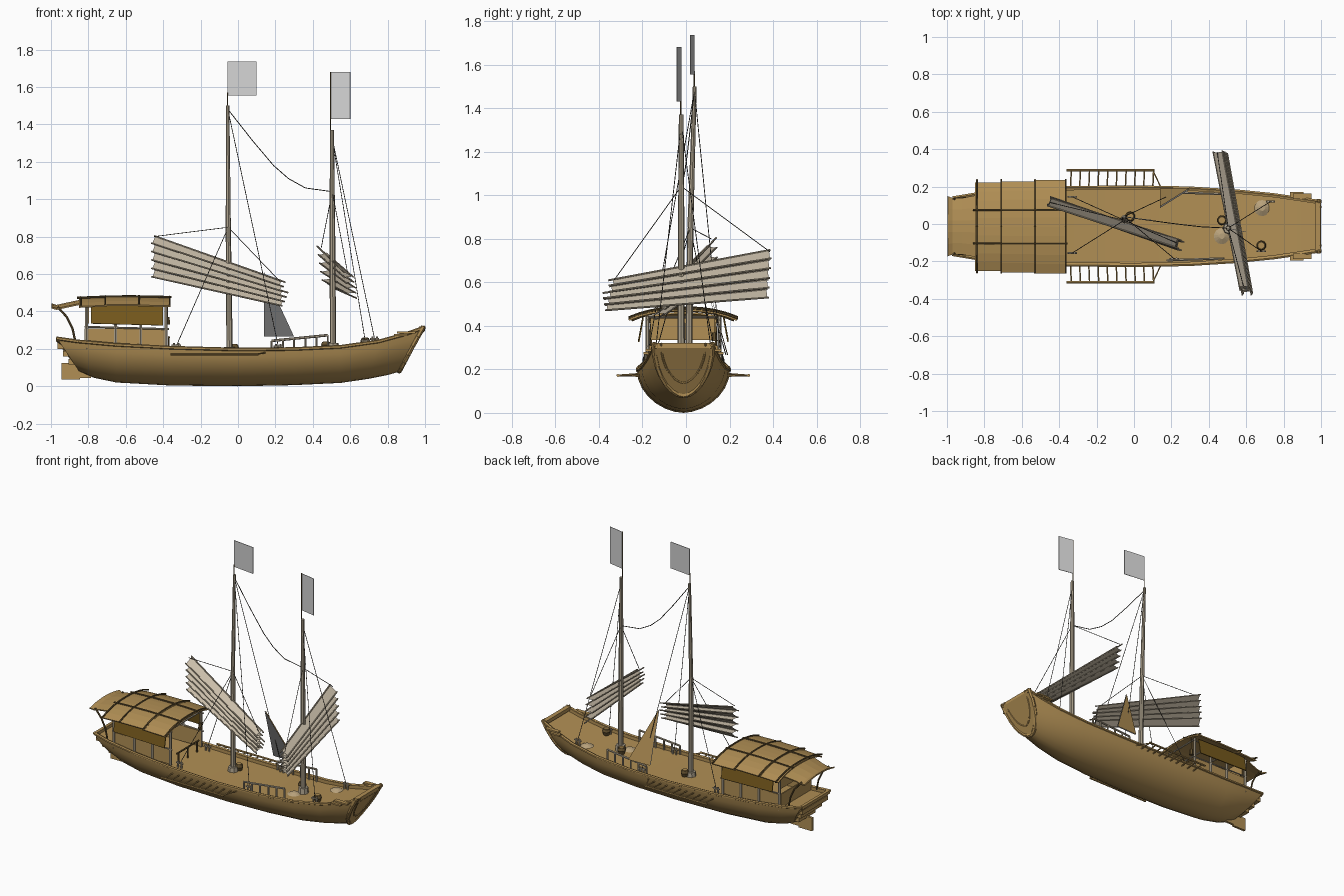
import bpy, bmesh, math
from mathutils import Vector, Matrix

if "Cube" in bpy.data.objects:
    bpy.data.objects.remove(bpy.data.objects["Cube"])

def material(name, rgb):
    m = bpy.data.materials.new(name)
    m.use_nodes = True
    m.diffuse_color = (*rgb, 1)
    m.node_tree.nodes["Principled BSDF"].inputs["Base Color"].default_value = (*rgb, 1)
    return m

TAN = material("tan wood", (.44, .275, .09))
DARK = material("dark wood", (.13, .085, .03))
POLE = material("weathered pole", (.42, .36, .265))
SAIL = material("sail cloth", (.59, .515, .40))
GOLD = material("mustard screen", (.18, .10, .012))
GREY = material("flag grey", (.66, .66, .66))
SLATE = material("slate cloth", (.22, .22, .22))
ROPE = material("rope", (.07, .065, .055))
STRAW = material("straw mat", (.48, .36, .2))
CY = -.012   # centreline of the hull

def finish(name, bm, mat, smooth=False):
    bmesh.ops.recalc_face_normals(bm, faces=bm.faces)
    me = bpy.data.meshes.new(name)
    bm.to_mesh(me)
    bm.free()
    me.materials.append(mat)
    ob = bpy.data.objects.new(name, me)
    bpy.context.collection.objects.link(ob)
    if smooth:
        bpy.context.view_layer.objects.active = ob
        bpy.ops.object.select_all(action='DESELECT')
        ob.select_set(True)
        bpy.ops.object.shade_smooth_by_angle(angle=math.radians(35))
    return ob

def part(name, mat, poles=(), boxes=(), sides=6):
    """One object from poles (p, q, r0[, r1]) and boxes (centre, size)."""
    bm = bmesh.new()
    for p, q, *r in poles:
        p, q = Vector(p), Vector(q)
        d = q - p
        rot = d.to_track_quat('Z', 'Y').to_matrix().to_4x4()
        bmesh.ops.create_cone(bm, cap_ends=True, segments=sides, radius1=r[0], radius2=r[-1],
                              depth=d.length, matrix=Matrix.Translation((p + q) / 2) @ rot)
    for c, s in boxes:
        bmesh.ops.create_cube(bm, size=1, matrix=Matrix.Translation(c) @ Matrix.Diagonal((*s, 1)))
    return finish(name, bm, mat)

def chain(points, r):
    return [(a, b, r) for a, b in zip(points, points[1:])]

def grid(name, rows, mat, thick=0.0):
    bm = bmesh.new()
    vs = [[bm.verts.new(p) for p in row] for row in rows]
    for a, b in zip(vs, vs[1:]):
        for i in range(len(a) - 1):
            bm.faces.new((a[i], a[i + 1], b[i + 1], b[i]))
    ob = finish(name, bm, mat)
    if thick:
        mod = ob.modifiers.new("thickness", 'SOLIDIFY')
        mod.thickness = thick
        mod.offset = 0
    return ob

# Hull: stations of (x at top, x at keel, half beam, sheer z, keel z)
ST = [(-.97, -.85, .155, .26, .08), (-.85, -.77, .175, .243, .045), (-.65, -.65, .192, .225, .02),
      (-.36, -.36, .21, .21, .004), (0, 0, .214, .2, 0), (.3, .3, .208, .203, .006),
      (.55, .55, .192, .215, .018), (.75, .7, .172, .243, .04), (.9, .8, .15, .284, .06),
      (1.0, .87, .135, .32, .08)]
SEG = 14

def outline(s):
    xt, xk, h, zt, zk = s
    pts = []
    for i in range(SEG + 1):
        t = math.pi * i / SEG
        c = math.cos(t)
        f = math.sin(t)
        pts.append(Vector((xt + (xk - xt) * f, CY + h * math.copysign(abs(c) ** 1.12, c), zt - (zt - zk) * f)))
    return pts

def section(s):
    xt, xk, h, zt, zk = s
    w = h - .018
    return outline(s) + [Vector((xt, CY - w, zt)), Vector((xt, CY - w, zt - .022)),
                         Vector((xt, CY + w, zt - .022)), Vector((xt, CY + w, zt))]

bm = bmesh.new()
rings = [[bm.verts.new(p) for p in section(s)] for s in ST]
n = len(rings[0])
for a, b in zip(rings, rings[1:]):
    for i in range(n):
        bm.faces.new((a[i], a[(i + 1) % n], b[(i + 1) % n], b[i]))
bm.faces.new(rings[0])
bm.faces.new(rings[-1])
finish("hull", bm, TAN, smooth=True)

# Gunwale, bow frame, end rails
for sgn, nm in ((1, "left"), (-1, "right")):
    edge = [Vector((s[0], CY + sgn * (s[2] - .004), s[3] - .004)) for s in ST]
    part("gunwale_" + nm, TAN, chain(edge, .01))
    part("bow_plank_" + nm, TAN, boxes=[((.9, CY + sgn * .16, .288), (.1, .028, .01)),
                                       ((.87, CY + sgn * .172, .274), (.07, .024, .01))])
bow = outline(ST[-1])
low = Vector((1.0, CY, .32))
part("bow_frame", TAN, chain([p + Vector((-.008, 0, 0)) for p in bow], .013)
     + chain([low + (p - low) * .76 for p in bow], .005))
part("end_rails", TAN, boxes=[((.982, CY, .308), (.03, .26, .024)), ((-.962, CY, .25), (.02, .3, .02))])
part("stern_steps", TAN, boxes=[((-.94 + .03 * i, CY, .215 - .042 * i), (.05, .27 - .045 * i, .03)) for i in range(3)])
part("rudder", TAN, boxes=[((-.895, CY, .08), (.1, .016, .09)), ((-.82, CY, .07), (.07, .016, .05))])

# Side racks with slats
for sgn, nm in ((1, "left"), (-1, "right")):
    y0, y1 = CY + sgn * .195, CY + sgn * .3
    xs = [-.34 + .44 * i / 9 for i in range(10)]
    part("side_rack_" + nm, TAN,
         [((x, y0, .17), (x + .005, y1 + sgn * .005, .172), .0045) for x in xs]
         + [((-.36, y1, .172), (.11, y1, .172), .007), ((.1, y1, .172), (.15, y0, .18), .004)])

# Cabin
xs = (-.81, -.655, -.52, -.385)
part("cabin_posts", POLE, [((x, CY + s * .165, .2), (x, CY + s * .165, .445), .009) for x in xs for s in (1, -1)]
     + [((-.82, CY + s * .168, z), (-.37, CY + s * .168, z - .012), .005) for s in (1, -1) for z in (.318, .44)]
     + [((x, CY - .165, .44), (x, CY + .165, .44), .006) for x in xs])
part("cabin_lower_walls", TAN, boxes=[((-.6, CY + s * .16, .255), (.44, .008, .105)) for s in (1, -1)]
     + [((-.815, CY, .26), (.008, .32, .1))])
for s, nm in ((1, "left"), (-1, "right")):
    grid("cabin_screen_" + nm, [[(-.785, CY + s * .185, .445), (-.4, CY + s * .185, .435)],
                                [(-.785, CY + s * .205, .335), (-.4, CY + s * .205, .325)]], GOLD, .006)
part("cabin_rear_screen", TAN, boxes=[((-.8, CY, .385), (.006, .3, .1))])
part("cabin_rack", DARK, [((-.37, CY + y, .19), (-.37, CY + y, .265), .005) for y in (-.1, 0, .1)]
     + [((-.37, CY - .12, .262), (-.37, CY + .12, .262), .006)])
part("lantern", DARK, [((-.375, .13, .33), (-.375, .13, .37), .014, .01), ((-.375, .13, .37), (-.375, .13, .455), .002)])

# Arched roof, its poles and the rear awning
def roof_z(v, x):
    return .476 - .045 * abs(v) ** 2.4 - .1 * (x + .57) ** 2

V = [-1 + i / 5 for i in range(11)]
for i, (x0, x1, w) in enumerate(((-.85, -.7, .235), (-.715, -.52, .242), (-.535, -.36, .248))):
    grid("roof_panel_%d" % (i + 1), [[(x, CY - .003 + v * w, roof_z(v, x) + .003 * (i % 2)) for v in V] for x in (x0, x1)], TAN, .008)
bars = []
for x in (-.84, -.71, -.53, -.365):
    bars += chain([(x, CY + v * .25, roof_z(v, x) + .008) for v in V], .0055)
for v in (-.4, .38):
    bars += chain([(x, CY + v * .23, roof_z(v, x) + .01) for x in (-.86, -.76, -.6, -.46, -.355)], .0055)
part("roof_poles", DARK, bars)
grid("rear_awning", [[(x, CY + v * w, z - .02 * v * v) for v in V[::2]]
                     for x, z, w in ((-.84, .46, .165), (-.92, .443, .15), (-.97, .432, .15), (-.997, .44, .16))], TAN, .008)
for s, nm in ((1, "left"), (-1, "right")):
    part("awning_strut_" + nm, DARK, chain([(-.87, CY + s * .15, .24), (-.885, CY + s * .15, .31),
                                          (-.915, CY + s * .15, .37), (-.965, CY + s * .145, .425)], .006))

# Masts, flag staffs and flags
part("main_mast", POLE, [((-.045, .012, .18), (-.052, .02, .85), .017, .014), ((-.052, .02, .85), (-.055, .04, 1.5), .014, .009)], sides=8)
part("fore_mast", POLE, [((.508, -.022, .19), (.505, -.022, .8), .017, .015), ((.505, -.022, .8), (.502, -.022, 1.37), .015, .011)], sides=8)
part("mast_steps", POLE, [((-.045, .012, .18), (-.045, .012, .21), .034, .03), ((.508, -.022, .19), (.508, -.022, .23), .034, .03)], sides=8)
part("flag_staffs", DARK, [((-.055, .038, 1.46), (-.055, .038, 1.57), .003), ((.495, -.024, 1.3), (.495, -.024, 1.68), .0035)])
grid("main_flag", [[(-.055, .038, z), (.1, .02, z)] for z in (1.555, 1.735)], GREY, .003)
grid("fore_flag", [[(.492, -.022, z), (.6, -.043, z)] for z in (1.43, 1.68)], GREY, .003)

# Folded sails: broad tilted panels with narrow returns, fanning out at one end
def folded_sail(name, a0, a1, b0, b1, depth, panels=5):
    a0, a1, b0, b1 = map(Vector, (a0, a1, b0, b1))
    along = (b0 - a0).normalized()
    side = Vector((-along.y, along.x, 0)).normalized() * depth
    rows, battens = [], []
    for i in range(panels):
        for t, off in ((i, -side), (i + .84, side)):
            a, b = a0.lerp(a1, t / panels) + off, b0.lerp(b1, t / panels) + off
            rows.append([a, b])
            extra = along * (.01 + .012 * (i % 3))
            battens.append((a - along * .006, b + extra, .0045))
    grid(name + "_cloth", rows, SAIL)
    part(name + "_battens", POLE, battens)

folded_sail("main_sail", (-.45, .125, .585), (-.45, .115, .81), (.235, -.115, .432), (.225, -.1, .565), .022)
folded_sail("fore_sail", (.478, .37, .53), (.445, .385, .755), (.61, -.365, .472), (.585, -.33, .615), -.022)

# Triangular awning: slate inside, tan outside
tri = [Vector(p) for p in ((.14, .185, .265), (.3, .19, .265), (.14, .09, .61))]
for nm, mat, d in (("awning_inner", SLATE, -.004), ("awning_outer", TAN, .004)):
    bm = bmesh.new()
    bm.faces.new([bm.verts.new(p + Vector((0, d, 0))) for p in tri])
    finish("triangular_" + nm, bm, mat)

# Deck railings
for s, nm in ((1, "left"), (-1, "right")):
    pts = [(.18 + .06 * i, CY + s * (.182 - .002 * i), .243 + .006 * i) for i in range(6)]
    part("deck_railing_" + nm, POLE, chain(pts, .007) + [((x, y, .185), (x, y, z), .006) for x, y, z in pts])

# Mooring bitts
bitts = [(-.33, .145, .185), (-.33, -.155, .185), (.215, .165, .18), (.215, -.185, .18), (.73, .12, .22), (.68, -.145, .21)]
for i, (x, y, z) in enumerate(bitts):
    part("mooring_bitt_%d" % (i + 1), POLE,
         [((x + d, y, z), (x + d, y, z + .045), .006) for d in (-.012, .012)] + [((x - .025, y, z + .033), (x + .025, y, z + .033), .005)])

# Jars with pale lids, and round mats
jars = ((.47, .02, .195), (.68, -.115, .215), (-.02, .04, .18))
for i, (x, y, z) in enumerate(jars):
    part("jar_%d" % (i + 1), DARK, [((x, y, z), (x, y, z + .025), .018, .027), ((x, y, z + .025), (x, y, z + .042), .027, .021)], sides=10)
part("jar_lids", TAN, [((x, y, z + .038), (x, y, z + .045), .016) for x, y, z in jars], sides=10)
part("round_mats", STRAW, [((x, y, z), (x, y, z + .014), .043, .015) for x, y, z in ((.685, .085, .215), (.47, -.065, .19))], sides=14)

# Rigging
main_top, fore_top = (-.054, .039, 1.48), (.503, -.022, 1.33)
main_mid, fore_mid = (-.052, .02, .85), (.504, -.022, 1.04)
lines = [(main_top, (.215, .165, .215)), (main_top, (.215, -.185, .215)),
         (main_mid, (-.33, .145, .215)), (main_mid, (-.33, -.155, .215)),
         (main_mid, (-.45, .115, .8)), (main_mid, (.225, -.1, .56)),
         (fore_top, (.73, .12, .255)), (fore_top, (.68, -.145, .245)),
         (fore_mid, (.445, .385, .74)), (fore_mid, (.585, -.33, .61))]
part("rigging", ROPE, [(p, q, .002) for p, q in lines]
     + chain([main_top, (.08, .02, 1.31), (.19, .005, 1.18), (.27, -.005, 1.11), (.36, -.015, 1.06), fore_mid], .0025), sides=5)
